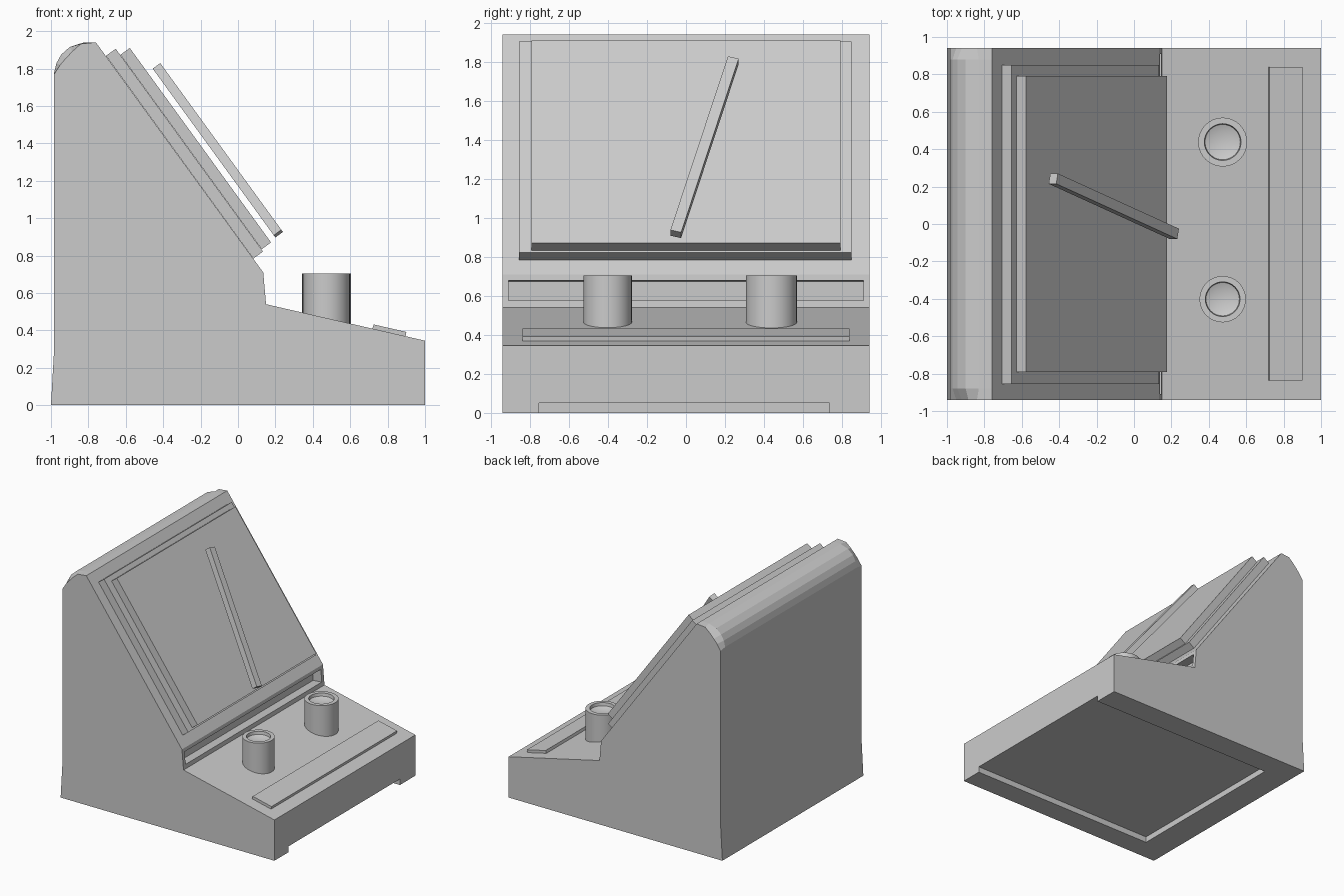
import bpy, bmesh, math
from mathutils import Matrix, Vector

if "Cube" in bpy.data.objects:
    bpy.data.objects.remove(bpy.data.objects["Cube"])

SLOPE = math.radians(54)


def finish(bm, name):
    bmesh.ops.recalc_face_normals(bm, faces=bm.faces)
    me = bpy.data.meshes.new(name)
    bm.to_mesh(me)
    bm.free()
    ob = bpy.data.objects.new(name, me)
    bpy.context.collection.objects.link(ob)
    return ob


def loft(name, rings):
    """Skin matching closed rings and cap both ends."""
    bm = bmesh.new()
    vs = [[bm.verts.new(p) for p in r] for r in rings]
    n = len(vs[0])
    for a, b in zip(vs, vs[1:]):
        for i in range(n):
            j = (i + 1) % n
            bm.faces.new((a[i], a[j], b[j], b[i]))
    bm.faces.new(vs[0])
    bm.faces.new(vs[-1])
    return finish(bm, name)


def extrude(name, profile, y0, y1):
    return loft(name, [[(x, y, z) for x, z in profile] for y in (y0, y1)])


def slope_box(name, x, y, z, length, width, thick, turn=0.0):
    """Box lying parallel to the sloping face."""
    bm = bmesh.new()
    m = (Matrix.Translation((x, y, z)) @ Matrix.Rotation(SLOPE, 4, 'Y')
         @ Matrix.Rotation(turn, 4, 'Z') @ Matrix.Diagonal((length, width, thick, 1)))
    bmesh.ops.create_cube(bm, size=1, matrix=m)
    return finish(bm, name)


def cut(ob, cutter):
    mod = ob.modifiers.new("cut", 'BOOLEAN')
    mod.operation = 'DIFFERENCE'
    mod.solver = 'EXACT'
    mod.object = cutter
    bpy.context.view_layer.objects.active = ob
    bpy.ops.object.modifier_apply(modifier=mod.name)
    bpy.data.objects.remove(cutter)


# housing: side profile with rounded top back edge, pinched at both ends
base = [(-1, 0), (1, 0), (1, 0.345), (0.15, 0.54), (0.135, 0.71), (-0.76, 1.94)]
arc = [(-0.83, 1.938), (-0.90, 1.915), (-0.945, 1.875), (-0.97, 1.83), (-0.983, 1.78)]
pinched = [(-0.84, 1.932), (-0.885, 1.892), (-0.92, 1.855), (-0.95, 1.82), (-0.983, 1.77)]
back = [(-0.983, 0.30)]
rings = []
for y, top in ((-0.942, pinched), (-0.88, arc), (0.88, arc), (0.942, pinched)):
    rings.append([(x, y, z) for x, z in base + top + back])
housing = loft("housing", rings)

# underside recess, open at the low end
cut(housing, extrude("base_cutter", [(-0.76, -0.1), (1.1, -0.1), (1.1, 0.05), (-0.76, 0.05)],
                     -0.755, 0.735))
# long slot in the small riser
cut(housing, extrude("slot_cutter", [(0.065, 0.568), (0.20, 0.58), (0.20, 0.685), (0.065, 0.673)],
                     -0.91, 0.91))

# stepped dial plates and the floating needle
slope_box("dial_frame", -0.286, -0.003, 1.345, 1.34, 1.706, 0.064)
slope_box("dial_face", -0.226, 0, 1.372, 1.285, 1.585, 0.062)
slope_box("needle", -0.108, 0.095, 1.363, 1.14, 0.057, 0.05, math.radians(-15))

# front strip on the shallow deck
extrude("front_strip", [(0.718, 0.405), (0.895, 0.363), (0.90, 0.392), (0.725, 0.432)],
        -0.838, 0.84)


# dished knobs
def knob(name, y, r):
    steps = [(r, 0.42), (r, 0.705), (r * 0.75, 0.705), (r * 0.72, 0.68), (r * 0.41, 0.665)]
    n = 32
    ob = loft(name, [[(0.474 + q * math.cos(2 * math.pi * i / n),
                       y + q * math.sin(2 * math.pi * i / n), z) for i in range(n)]
                     for q, z in steps])
    bpy.ops.object.select_all(action='DESELECT')
    ob.select_set(True)
    bpy.context.view_layer.objects.active = ob
    bpy.ops.object.shade_smooth_by_angle(angle=math.radians(30))


knob("knob_left", -0.402, 0.124)
knob("knob_right", 0.438, 0.131)
